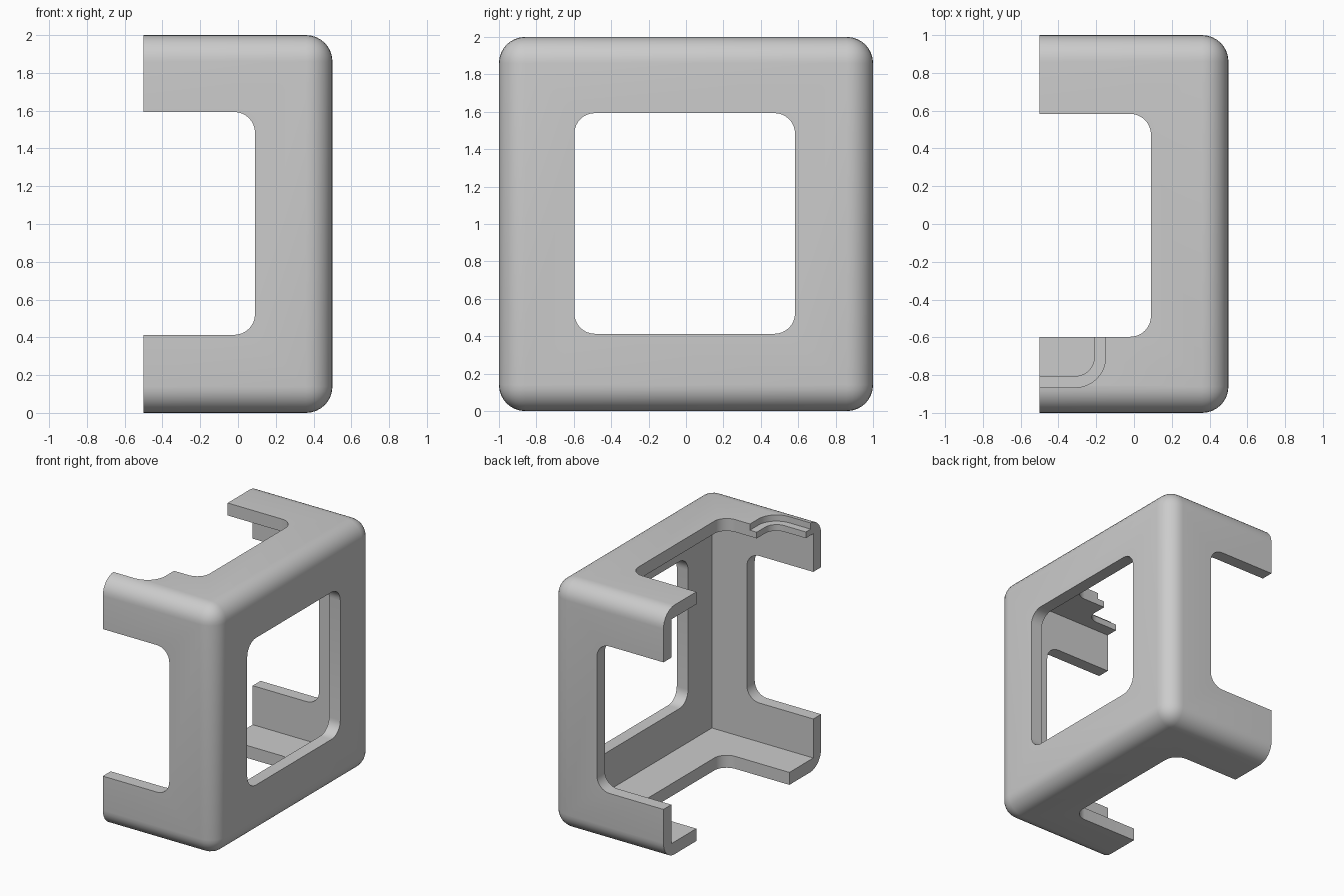
import bpy, bmesh, math
from mathutils import Matrix, Vector

old = bpy.data.objects.get("Cube")
if old:
    bpy.data.objects.remove(old, do_unlink=True)

grey = bpy.data.materials.new("plain_grey")
grey.use_nodes = True
colour = (0.6, 0.6, 0.6, 1)
grey.diffuse_color = colour
grey.node_tree.nodes["Principled BSDF"].inputs["Base Color"].default_value = colour


def make_box(name, low, high, radius=0, axis=None, segments=8):
    """Box between two corners; rounds all edges, or only those along an axis."""
    low, high = Vector(low), Vector(high)
    bm = bmesh.new()
    bmesh.ops.create_cube(bm, size=1)
    bmesh.ops.transform(bm, verts=bm.verts, matrix=Matrix.Translation(
        (low + high) / 2) @ Matrix.Diagonal((high - low).to_4d()))
    if radius:
        edges = [e for e in bm.edges if axis is None or
                 abs((e.verts[0].co - e.verts[1].co).normalized()[axis]) > 0.9]
        bmesh.ops.bevel(bm, geom=edges, offset=radius, segments=segments,
                        profile=0.5, affect='EDGES')
    mesh = bpy.data.meshes.new(name)
    bm.to_mesh(mesh)
    bm.free()
    mesh.materials.append(grey)
    obj = bpy.data.objects.new(name, mesh)
    bpy.context.collection.objects.link(obj)
    return obj


def cut(target, cutter):
    """Subtract the cutter, then discard it."""
    cutter.hide_render = True
    bpy.context.view_layer.objects.active = target
    mod = target.modifiers.new("cut", 'BOOLEAN')
    mod.operation, mod.solver, mod.object = 'DIFFERENCE', 'EXACT', cutter
    bpy.ops.object.modifier_apply(modifier=mod.name)
    bpy.data.objects.remove(cutter, do_unlink=True)


wall, mid_x, mid_y, half = 0.1, -0.5, -0.007, 0.59

# Rounded cube, hollowed out and opened on one side
frame = make_box("half_cube_frame", (-1.5, -1, 0), (0.5, 1, 2), 0.14)
cut(frame, make_box("cavity", (-1.4, wall - 1, wall), (0.5 - wall, 1 - wall, 2 - wall)))
cut(frame, make_box("open_half", (-2, -2, -1), (mid_x, 2, 3)))

# Rounded window through each pair of faces
centre = Vector((mid_x, mid_y, 1.003))
for axis in range(3):
    reach = Vector((half, half, half))
    reach[axis] = 1.5
    cut(frame, make_box("window", centre - reach, centre + reach, 0.11, axis))

# Stepped notch in the top front arm: shallow recess, then a smaller through hole
for edge_x, edge_y, floor, radius in ((-0.15, -0.865, 1.95, 0.16),
                                      (-0.21, -0.805, 1.7, 0.1)):
    cut(frame, make_box("notch", (-1.2, edge_y, floor), (edge_x, -0.3, 2.2), radius, 2))

bpy.ops.object.select_all(action='DESELECT')
frame.select_set(True)
bpy.context.view_layer.objects.active = frame
bpy.ops.object.shade_smooth_by_angle(angle=math.radians(30))
